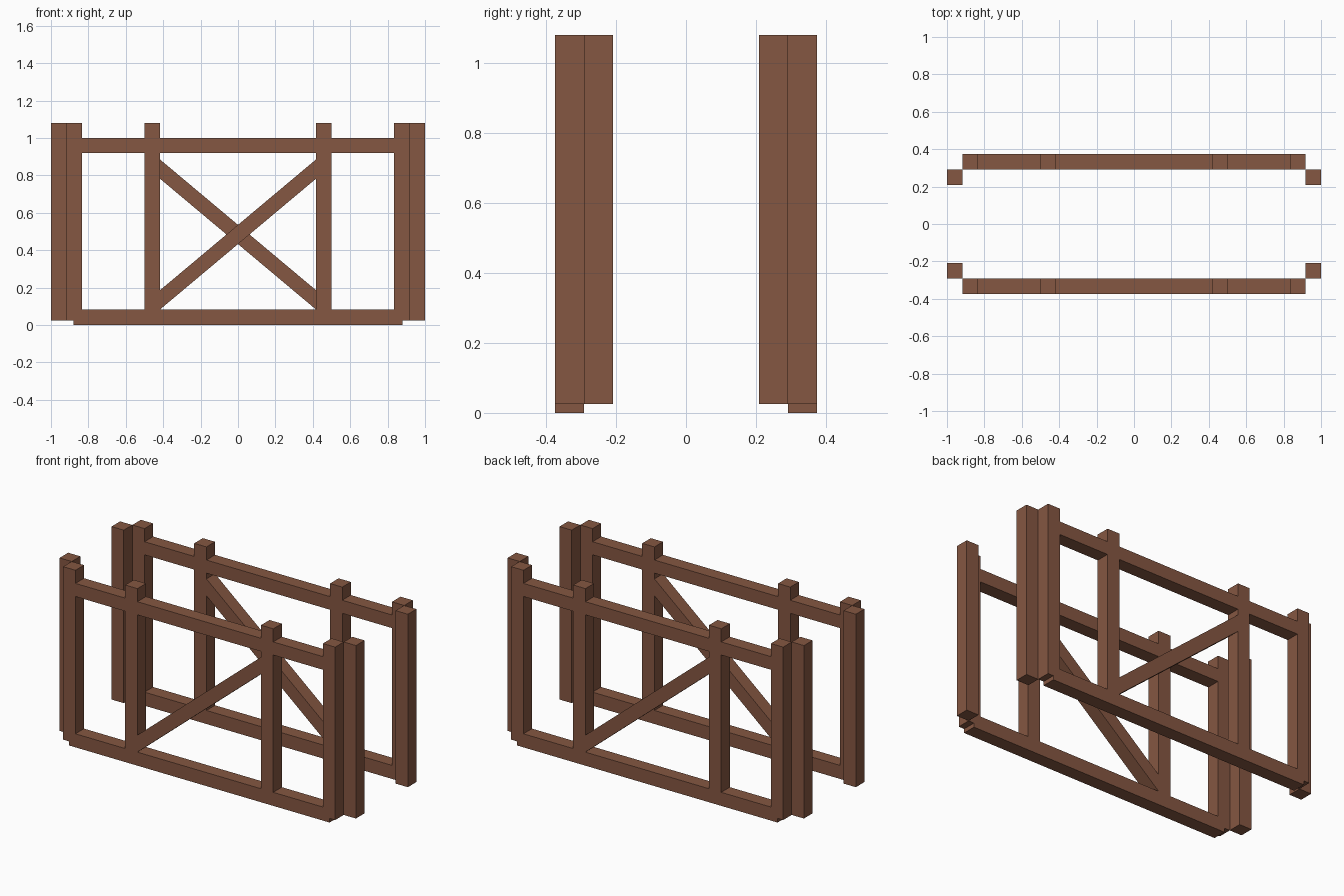
import bpy
import bmesh

if "Cube" in bpy.data.objects:
    bpy.data.objects.remove(bpy.data.objects["Cube"])

# Single timber colour
wood = bpy.data.materials.new("brown wood")
wood.diffuse_color = (0.235, 0.095, 0.054, 1)
wood.use_nodes = True
wood.node_tree.nodes["Principled BSDF"].inputs["Base Color"].default_value = wood.diffuse_color

T = 0.0825                                    # timber thickness
Y_OUT, Y_MID, Y_IN = -0.374, -0.2915, -0.209  # front frame depth planes


def prism(name, profile, y0, y1, turn):
    """Extrude an x-z profile from y0 to y1; turn=-1 spins it half a turn about z."""
    bm = bmesh.new()
    face = bm.faces.new([bm.verts.new((x * turn, y0 * turn, z)) for x, z in profile])
    ext = bmesh.ops.extrude_face_region(bm, geom=[face])
    verts = [g for g in ext["geom"] if isinstance(g, bmesh.types.BMVert)]
    bmesh.ops.translate(bm, vec=(0, (y1 - y0) * turn, 0), verts=verts)
    bmesh.ops.recalc_face_normals(bm, faces=bm.faces)
    mesh = bpy.data.meshes.new(name)
    bm.to_mesh(mesh)
    bm.free()
    mesh.materials.append(wood)
    bpy.context.collection.objects.link(bpy.data.objects.new(name, mesh))


def beam(name, x0, x1, z0, z1, y0, y1, turn):
    prism(name, [(x0, z0), (x1, z0), (x1, z1), (x0, z1)], y0, y1, turn)


for frame, turn in (("front", 1), ("back", -1)):
    # Bottom rail, slightly proud below the posts
    beam(frame + "_bottom_rail", -0.88, 0.88, 0, T, Y_OUT, Y_MID, turn)

    # Corner posts, end posts and middle posts on both sides
    for side, s in (("left", -1), ("right", 1)):
        def post(name, a, b, z0, y0, y1):
            x0, x1 = sorted((a * s, b * s))
            beam(f"{frame}_{side}_{name}", x0, x1, z0, 1.08, y0, y1, turn)
        post("corner_post", 1 - T, 1, 0.025, Y_MID, Y_IN)
        post("end_post", 1 - 2 * T, 1 - T, 0.025, Y_OUT, Y_MID)
        post("middle_post", 0.417, 0.417 + T, T, Y_OUT, Y_MID)

    # Top rail pieces between the posts
    for part, x0, x1 in (("left", -0.835, -0.4995), ("middle", -0.417, 0.417),
                         ("right", 0.4995, 0.835)):
        beam(f"{frame}_{part}_top_rail", x0, x1, 0.92, 1.0, Y_OUT, Y_MID, turn)

    # Diagonal brace with vertical end cuts
    prism(frame + "_brace", [(-0.417, 0.083), (0.417, 0.782), (0.417, 0.885), (-0.417, 0.186)],
          Y_OUT, Y_MID, turn)
